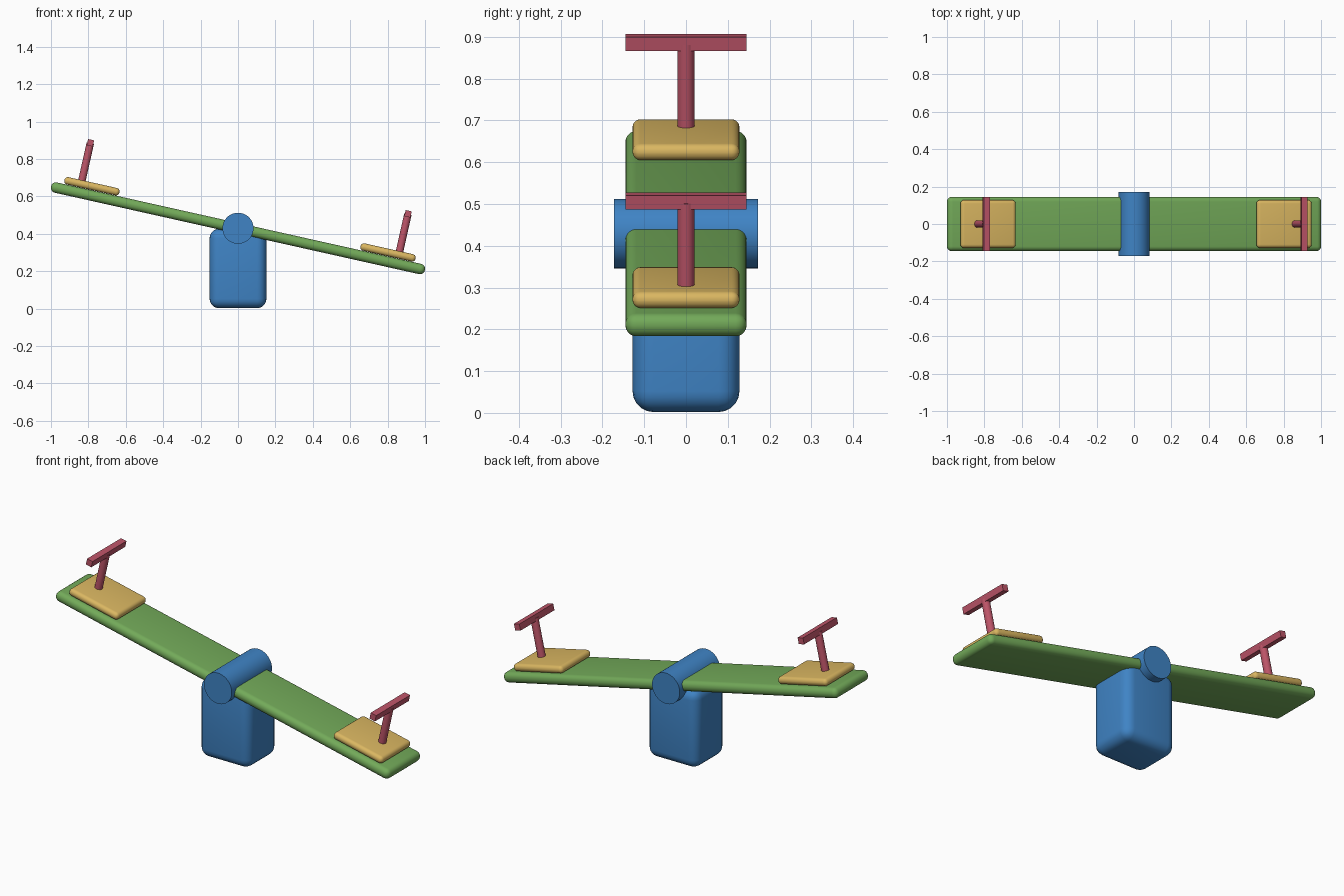
import bpy
from math import radians, pi
from mathutils import Matrix

if "Cube" in bpy.data.objects:
    bpy.data.objects.remove(bpy.data.objects["Cube"])

PIVOT_Z = 0.429
# local seesaw frame: tilted about y, origin at the pivot
TILT = Matrix.Translation((0, 0, PIVOT_Z)) @ Matrix.Rotation(radians(12.6), 4, 'Y')


def material(name, rgb):
    m = bpy.data.materials.new(name)
    m.diffuse_color = (*rgb, 1)
    m.use_nodes = True
    m.node_tree.nodes["Principled BSDF"].inputs["Base Color"].default_value = m.diffuse_color
    return m


BLUE = material("blue", (0.05, 0.23, 0.56))
GREEN = material("green", (0.17, 0.40, 0.10))
YELLOW = material("yellow", (0.70, 0.47, 0.12))
RED = material("red", (0.51, 0.09, 0.14))


def finish(name, mat, frame, bevel=0, segments=5):
    ob = bpy.context.object
    ob.name = name
    ob.data.materials.append(mat)
    if bevel:
        mod = ob.modifiers.new("round", 'BEVEL')
        mod.width = bevel
        mod.segments = segments
        bpy.ops.object.modifier_apply(modifier=mod.name)
    bpy.ops.object.shade_smooth_by_angle(angle=radians(35))
    ob.matrix_world = frame
    return ob


def box(name, mat, frame, size, bevel=0):
    bpy.ops.mesh.primitive_cube_add(size=1)
    bpy.context.object.data.transform(Matrix.Diagonal((*size, 1)))
    return finish(name, mat, frame, bevel)


def cylinder(name, mat, frame, radius, length):
    bpy.ops.mesh.primitive_cylinder_add(vertices=48, radius=radius, depth=length)
    return finish(name, mat, frame)


def at(x, y, z):
    return Matrix.Translation((x, y, z))


# fixed base and pivot drum
box("base", BLUE, at(0, 0, 0.214), (0.304, 0.256, 0.424), 0.05)
cylinder("pivot", BLUE, at(0, 0, PIVOT_Z) @ Matrix.Rotation(pi / 2, 4, 'X'), 0.083, 0.344)

# tilted plank
box("plank", GREEN, TILT, (2.048, 0.29, 0.056), 0.026)

# seat and T-handle at each end
for label, s in (("left", -1), ("right", 1)):
    box(label + "_seat", YELLOW, TILT @ at(s * 0.811, 0, 0.049), (0.302, 0.256, 0.04), 0.019)
    cylinder(label + "_handle_post", RED, TILT @ at(s * 0.87, 0, 0.162), 0.02, 0.22)
    box(label + "_handle_bar", RED, TILT @ at(s * 0.87, 0, 0.274), (0.033, 0.29, 0.034))
